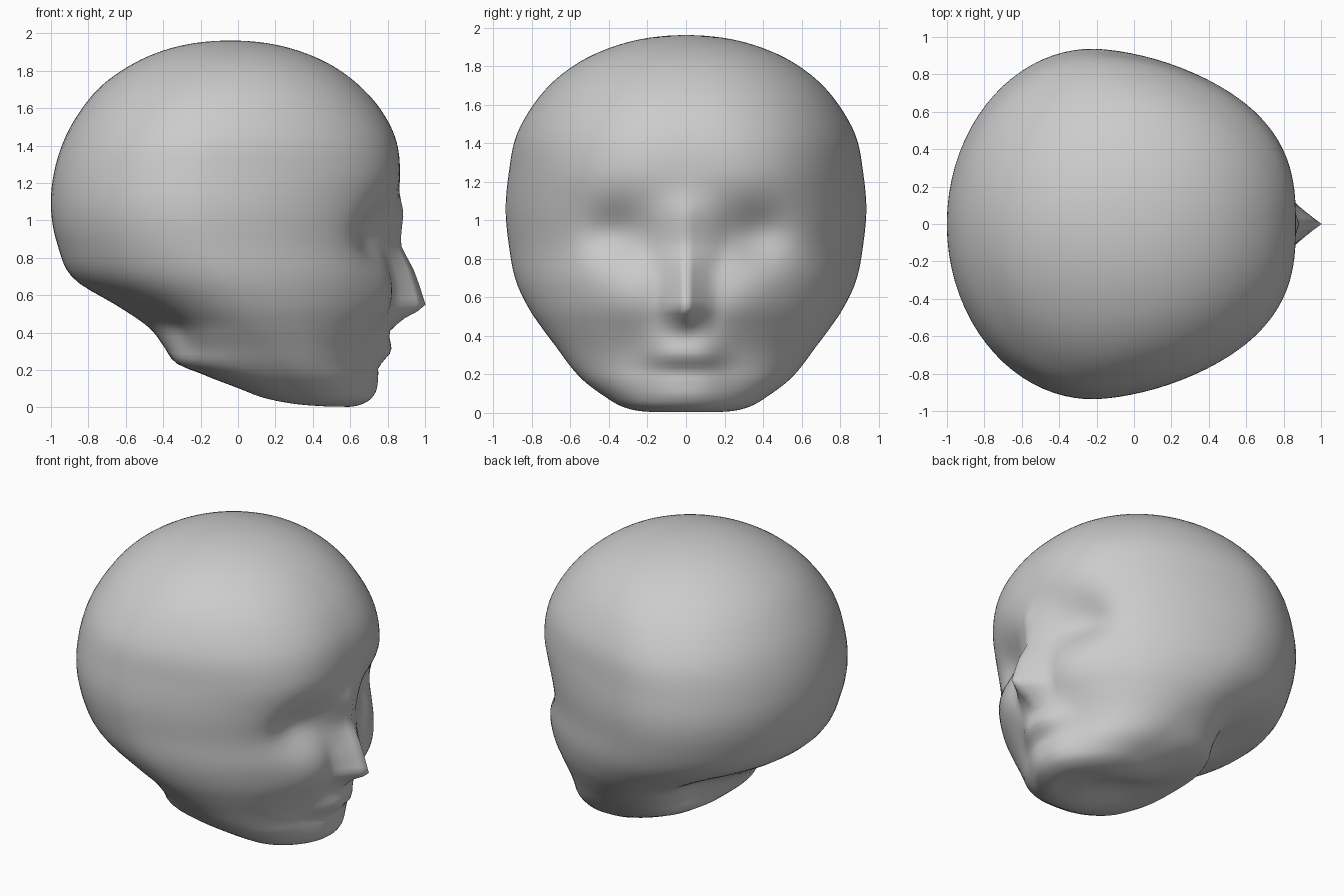
import bpy, bmesh, math

if "Cube" in bpy.data.objects:
    bpy.data.objects.remove(bpy.data.objects["Cube"])

# Horizontal sections: z, front x, back x, half width, x of widest point
ROWS = [
    (0.000, 0.56, 0.30, 0.18, 0.42),
    (0.035, 0.67, 0.09, 0.34, 0.38),
    (0.090, 0.70, -0.02, 0.43, 0.33),
    (0.170, 0.71, -0.19, 0.535, 0.26),
    (0.235, 0.71, -0.33, 0.595, 0.21),
    (0.330, 0.73, -0.40, 0.665, 0.15),
    (0.430, 0.76, -0.48, 0.74, 0.08),
    (0.540, 0.79, -0.64, 0.815, 0.00),
    (0.690, 0.80, -0.88, 0.885, -0.10),
    (0.870, 0.80, -0.965, 0.92, -0.19),
    (1.060, 0.83, -1.00, 0.937, -0.22),
    (1.250, 0.865, -0.985, 0.92, -0.21),
    (1.430, 0.845, -0.93, 0.885, -0.18),
    (1.590, 0.765, -0.84, 0.80, -0.13),
    (1.720, 0.65, -0.73, 0.69, -0.08),
    (1.830, 0.50, -0.575, 0.54, -0.05),
    (1.905, 0.33, -0.41, 0.37, -0.04),
    (1.950, 0.14, -0.22, 0.18, -0.04),
    (1.962, -0.04, -0.04, 0.0, -0.04),
]
# Squareness of the front and back halves by height
FRONT = [(0, 2), (0.3, 2), (0.69, 2.7), (1.25, 2.75), (1.6, 2.3), (2, 2)]
BACK = [(0, 2.8), (0.2, 3.2), (0.3, 2.5), (0.45, 2), (2, 2)]
# Forward push along the face: z, amount
NOSE = [(0.40, 0), (0.47, 0.08), (0.54, 0.20), (0.62, 0.175), (0.75, 0.13),
        (0.87, 0.07), (1.04, 0.06), (1.16, 0.01), (1.25, 0)]
MUZZLE = [(0.0, 0.02), (0.09, 0.04), (0.18, 0.04), (0.21, 0.04), (0.30, 0.10),
          (0.36, 0.075), (0.40, 0.05), (0.47, 0.02), (0.60, 0)]
HALF = 0.981
LEVELS, SEGS = 76, 100


def theta(z):
    return math.acos(max(-1, min(1, 1 - z / HALF)))


T = [theta(r[0]) for r in ROWS]


def slope(i, k):
    a, b = max(i - 1, 0), min(i + 1, len(ROWS) - 1)
    return (ROWS[b][k] - ROWS[a][k]) / (T[b] - T[a])


def section(t):
    """Smooth interpolation of the section table."""
    i = 0
    while i < len(T) - 2 and t > T[i + 1]:
        i += 1
    h = T[i + 1] - T[i]
    u = (t - T[i]) / h
    a, b = u * u * (3 - 2 * u), u * (1 - u)
    return [ROWS[i][k] * (1 - a) + ROWS[i + 1][k] * a
            + h * b * ((1 - u) * slope(i, k) - u * slope(i + 1, k)) for k in range(1, 5)]


def lerp_table(table, z):
    for (z0, v0), (z1, v1) in zip(table, table[1:]):
        if z0 <= z <= z1:
            return v0 + (v1 - v0) * (z - z0) / (z1 - z0)
    return 0.0


def bump(p, centre, size):
    return math.exp(-0.5 * sum(((a - c) / s) ** 2 for a, c, s in zip(p, centre, size)))


def spow(v, e):
    return math.copysign(abs(v) ** e, v)


def point(t, a):
    z = HALF * (1 - math.cos(t))
    if t >= T[-1] - 1e-6:
        return (-0.04, 0, ROWS[-1][0])
    xf, xb, w, xc = section(t)
    c, s = math.cos(a), math.sin(a)
    if c > 0:
        # flat face meeting tapering temples
        q = lerp_table(FRONT, z)
        p = 2 - 0.5 * (q - 2)
        x = xc + (xf - xc) * max(0, 1 - abs(s) ** q) ** (1 / p)
        y = w * s
        side, fade = abs(y), min(1, c * 2.5)
        # eye sockets and cheeks
        x -= 0.09 * fade * bump((side, z), (0.37, 0.94), (0.12, 0.10))
        x += 0.045 * fade * bump((side, z), (0.28, 0.60), (0.15, 0.12))
        # nose, lips and chin
        width = 0.16 + 0.07 * max(0, min(1, (z - 0.75) / 0.2))
        x += lerp_table(NOSE, z) * max(0, 1 - side / width) ** 1.2
        x += lerp_table(MUZZLE, z) * math.exp(-(side / 0.19) ** 3)
    else:
        e = 2 / lerp_table(BACK, z)
        x = xc + (xc - xb) * spow(c, e)
        y = w * spow(s, e)
        # hollows behind the jaw, either side of the neck
        d = bump((x, abs(y), z), (-0.42, 0.40, 0.44), (0.17, 0.14, 0.11))
        x += 0.07 * d
        y -= math.copysign(0.04 * d, y)
    # shallow hollow under the jaw
    z += 0.09 * max(0, 1 - z / 0.3) * math.exp(-(y / 0.2) ** 2 - ((x - 0.1) / 0.27) ** 2)
    return (x, y, z)


# Head: stacked rings, with closer spacing round the face
bm = bmesh.new()
rings = []
for i in range(LEVELS + 1):
    t = T[-1] * i / LEVELS
    ring = []
    for j in range(SEGS):
        a = math.tau * j / SEGS
        if a > math.pi:
            a -= math.tau
        ring.append(bm.verts.new(point(t, a - 0.35 * math.sin(a))))
    rings.append(ring)
for low, high in zip(rings, rings[1:]):
    for j in range(SEGS):
        k = (j + 1) % SEGS
        bm.faces.new((low[j], low[k], high[k], high[j]))
base = bm.faces.new(rings[0][::-1])
centre = bmesh.ops.poke(bm, faces=[base])["verts"][0]
centre.co.z += 0.015
bmesh.ops.remove_doubles(bm, verts=bm.verts, dist=0.0003)
bmesh.ops.recalc_face_normals(bm, faces=bm.faces)

mesh = bpy.data.meshes.new("head")
bm.to_mesh(mesh)
bm.free()
mesh.shade_smooth()
head = bpy.data.objects.new("head", mesh)
bpy.context.collection.objects.link(head)

grey = bpy.data.materials.new("plain grey")
grey.diffuse_color = (0.6, 0.6, 0.6, 1)
grey.use_nodes = True
grey.node_tree.nodes["Principled BSDF"].inputs["Base Color"].default_value = grey.diffuse_color
mesh.materials.append(grey)
